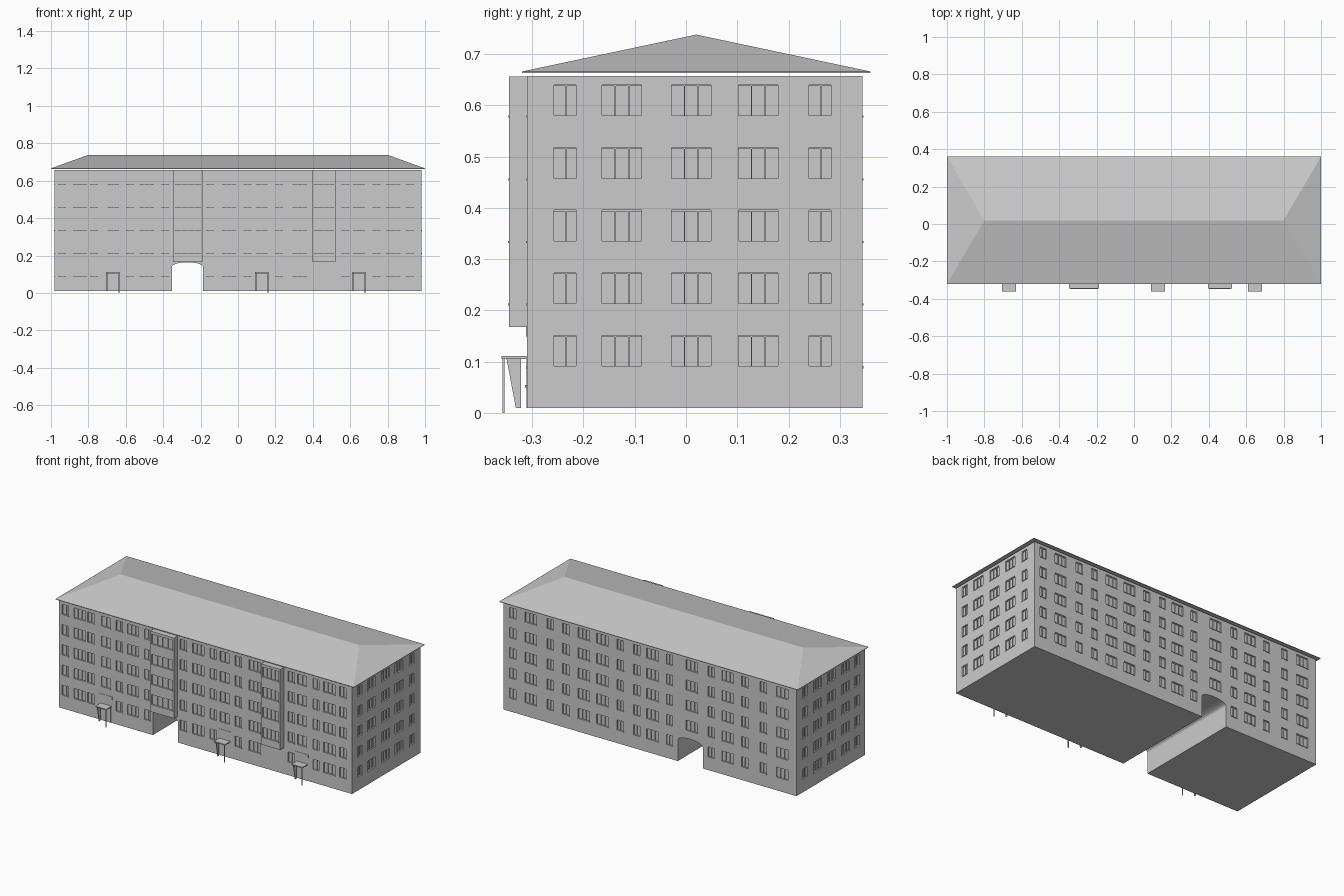
import bpy, bmesh, math

if "Cube" in bpy.data.objects:
    bpy.data.objects.remove(bpy.data.objects["Cube"])

X, YF, YB = 0.982, -0.31, 0.344          # wall planes
BAYS = [(-0.348, -0.187), (0.396, 0.524)]
DOORS = [-0.668, 0.128, 0.647]
ROWS = [0.09 + 0.1222 * i for i in range(5)]


def finish(bm, name):
    bmesh.ops.recalc_face_normals(bm, faces=bm.faces)
    me = bpy.data.meshes.new(name)
    bm.to_mesh(me)
    bm.free()
    ob = bpy.data.objects.new(name, me)
    bpy.context.collection.objects.link(ob)
    return ob


def prism(bm, pts, axis, a, b):
    """Extrude a 2D outline along x (pts = y,z) or y (pts = x,z)."""
    def co(p, t):
        return (t, p[0], p[1]) if axis == 'x' else (p[0], t, p[1])
    lo = [bm.verts.new(co(p, a)) for p in pts]
    hi = [bm.verts.new(co(p, b)) for p in pts]
    bm.faces.new(lo)
    bm.faces.new(hi[::-1])
    for i in range(len(pts)):
        j = (i + 1) % len(pts)
        bm.faces.new((lo[i], hi[i], hi[j], lo[j]))


def box(bm, x0, x1, y0, y1, z0, z1):
    prism(bm, [(x0, z0), (x1, z0), (x1, z1), (x0, z1)], 'y', y0, y1)


def wall_box(bm, side, u0, u1, d0, d1, z0, z1):
    """Box on a wall: u along the wall, d outward from its surface."""
    if side == 'front':
        box(bm, u0, u1, YF - d1, YF - d0, z0, z1)
    elif side == 'bay':
        box(bm, u0, u1, -0.345 - d1, -0.345 - d0, z0, z1)
    elif side == 'back':
        box(bm, u0, u1, YB + d0, YB + d1, z0, z1)
    elif side == 'right':
        box(bm, X + d0, X + d1, u0, u1, z0, z1)
    else:
        box(bm, -X - d1, -X - d0, u0, u1, z0, z1)


cut, frames, sills = bmesh.new(), bmesh.new(), bmesh.new()


def window(side, u, w, z, bars, h=0.061):
    a, b, t = u - w / 2, u + w / 2, 0.0025
    wall_box(cut, side, a, b, -0.008, 0.01, z, z + h)
    wall_box(sills, side, a - 0.002, b + 0.002, -0.007, 0.002, z - 0.003, z + 0.001)
    for f in bars:
        c = a + w * f
        wall_box(frames, side, c - t / 2, c + t / 2, -0.009, -0.003, z, z + h)
    wall_box(frames, side, a, b, -0.009, -0.004, z + h - t, z + h)


WIDE, NARROW, STAIR = (0.077, (0.33, 0.67)), (0.043, (0.55,)), (0.062, (0.5,))
front = [(x, WIDE) for x in (-0.845, -0.487, -0.048, 0.33, 0.83)] + \
        [(x, NARROW) for x in (-0.94, -0.77, -0.578, -0.39, -0.15, 0.05, 0.22, 0.575, 0.74, 0.92)]
back = [(x, WIDE) for x in (0.80, 0.445, 0.32, -0.015, -0.28, -0.52, -0.885)] + \
       [(x, NARROW) for x in (0.922, 0.67, 0.565, 0.20, 0.09, -0.13, -0.41, -0.635, -0.76)]
ends = [(y, WIDE) for y in (-0.125, 0.01, 0.141)] + [(y, NARROW) for y in (-0.236, 0.261)]

for i, z in enumerate(ROWS):
    for side, cols in (('front', front), ('back', back), ('left', ends), ('right', ends)):
        for u, (w, bars) in cols:
            if side == 'back' and i == 0 and u == -0.28:
                continue                      # archway
            window(side, u, w, z, bars)
    if i:
        for x in DOORS:
            window('front', x, STAIR[0], z, STAIR[1])
        for a, b in BAYS:
            window('bay', (a + b) / 2, b - a - 0.02, z, (0.25, 0.5, 0.75))

# main block with the arched passage
ac, ar = -0.27, 0.084
arch = [(ac + ar * math.cos(t), 0.138 + 0.026 * math.sin(t))
        for t in [math.pi * (12 - k) / 12 for k in range(13)]]
outline = [(-X, 0.01), (ac - ar, 0.01)] + arch + [(ac + ar, 0.01), (X, 0.01), (X, 0.657), (-X, 0.657)]
bm = bmesh.new()
prism(bm, outline, 'y', YF, YB)
walls = finish(bm, "walls")

# glazed bays
bm = bmesh.new()
for a, b in BAYS:
    box(bm, a, b, -0.345, YF + 0.001, 0.168, 0.656)
bays = finish(bm, "bays")

# cut window recesses
cutter = finish(cut, "window_cutter")
cutter.hide_render = True
for ob in (walls, bays):
    m = ob.modifiers.new("recesses", 'BOOLEAN')
    m.operation, m.solver, m.object = 'DIFFERENCE', 'EXACT', cutter
    bpy.context.view_layer.objects.active = ob
    bpy.ops.object.modifier_apply(modifier=m.name)
bpy.data.objects.remove(cutter)
finish(frames, "window_frames")
finish(sills, "window_sills")

# hipped roof
bm = bmesh.new()
rings = []
for z in (0.663, 0.666):
    rings.append([bm.verts.new((x, y, z)) for x, y in
                  ((-1, -0.32), (1, -0.32), (1, 0.36), (-1, 0.36))])
lo, hi = rings
r0, r1 = bm.verts.new((-0.8, 0.02, 0.738)), bm.verts.new((0.8, 0.02, 0.738))
bm.faces.new(lo)
for i in range(4):
    j = (i + 1) % 4
    bm.faces.new((lo[i], lo[j], hi[j], hi[i]))
for f in ((hi[0], hi[1], r1, r0), (hi[1], hi[2], r1), (hi[2], hi[3], r0, r1), (hi[3], hi[0], r0)):
    bm.faces.new(f)
finish(bm, "roof")

# entrances: door, knob, sign ledge, canopy, tapered support, pole
doors, canopies, supports = bmesh.new(), bmesh.new(), bmesh.new()
for x in DOORS:
    wall_box(doors, 'front', x - 0.032, x + 0.032, -0.002, 0.001, 0.01, 0.109)
    wall_box(doors, 'front', x - 0.001, x + 0.003, 0, 0.004, 0.05, 0.054)
    wall_box(doors, 'front', x - 0.042, x + 0.042, -0.002, 0.002, 0.149, 0.169)
    box(canopies, x - 0.037, x + 0.037, -0.36, YF, 0.105, 0.111)
    prism(supports, [(-0.35, 0.105), (-0.322, 0.105), (-0.322, 0.01), (-0.332, 0.01)],
          'x', x - 0.034, x - 0.030)
    box(supports, x + 0.030, x + 0.034, -0.358, -0.354, 0, 0.106)
finish(doors, "doors")
finish(canopies, "door_canopies")
finish(supports, "canopy_supports")
